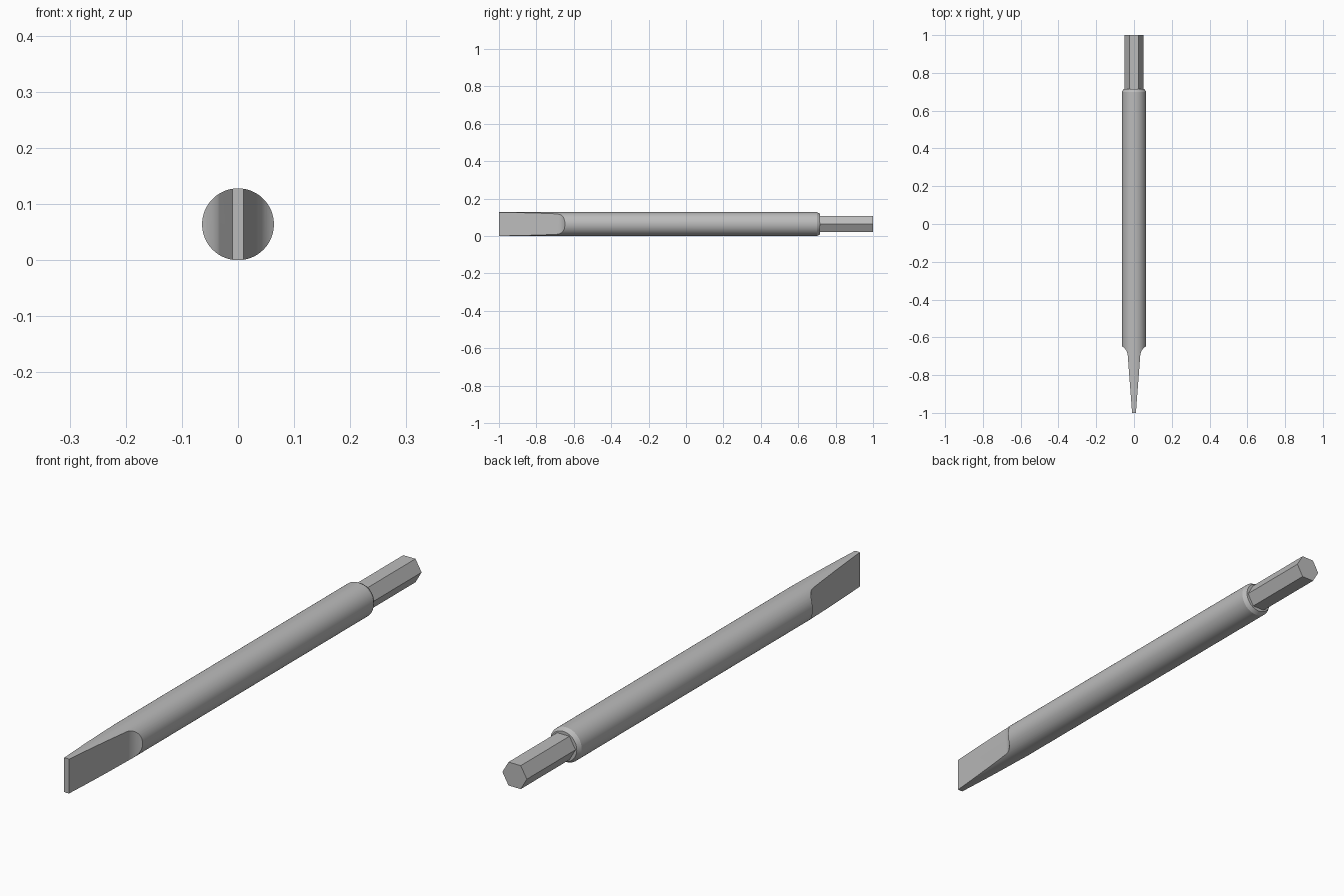
import bpy
import bmesh
from math import cos, sin, pi, radians

cube = bpy.data.objects.get("Cube")
if cube:
    bpy.data.objects.remove(cube, do_unlink=True)

RADIUS = 0.064

# Single steel colour
steel = bpy.data.materials.new("steel grey")
steel.use_nodes = True
colour = (0.5, 0.5, 0.5, 1)
steel.diffuse_color = colour
steel.node_tree.nodes["Principled BSDF"].inputs["Base Color"].default_value = colour


def loft(name, rings):
    """Solid skinned through matching rings of points, capped at both ends."""
    bm = bmesh.new()
    loops = [[bm.verts.new(p) for p in ring] for ring in rings]
    n = len(loops[0])
    for a, b in zip(loops, loops[1:]):
        for i in range(n):
            j = (i + 1) % n
            bm.faces.new((a[i], a[j], b[j], b[i]))
    bm.faces.new(loops[0])
    bm.faces.new(loops[-1])
    bmesh.ops.recalc_face_normals(bm, faces=bm.faces)
    mesh = bpy.data.meshes.new(name)
    bm.to_mesh(mesh)
    bm.free()
    mesh.materials.append(steel)
    obj = bpy.data.objects.new(name, mesh)
    bpy.context.collection.objects.link(obj)
    return obj


def ring(sides, r, y):
    """Regular polygon around the long axis."""
    return [(r * cos(2 * pi * i / sides), y, RADIUS + r * sin(2 * pi * i / sides))
            for i in range(sides)]


# Round shaft with a chamfered back end
shaft = loft("shaft_and_blade", [ring(96, r, y) for r, y in
                                 ((RADIUS, -1), (RADIUS, 0.70), (0.055, 0.716))])

# Hexagonal drive shank
loft("hex_shank", [ring(6, 0.05, y) for y in (0.70, 1)])

# Plan outline of the blade: straight taper, concave fillet, then clear of the shaft
fillet, start = 0.06, 0.033
side = [(0.0025, -1.1)]
for k in range(14):
    a = radians(4 + 6 * k)
    side.append((start + fillet * (1 - cos(a)), -0.70 + fillet * sin(a)))
side += [(0.2, side[-1][1]), (0.2, 1.1)]
outline = side + [(-x, y) for x, y in reversed(side)]
envelope = loft("blade_envelope", [[(x, y, z) for x, y in outline] for z in (-0.1, 0.25)])

# Trim the shaft to the blade outline
trim = shaft.modifiers.new("trim", 'BOOLEAN')
trim.operation = 'INTERSECT'
trim.solver = 'EXACT'
trim.object = envelope
bpy.ops.object.select_all(action='DESELECT')
bpy.context.view_layer.objects.active = shaft
shaft.select_set(True)
bpy.ops.object.modifier_apply(modifier="trim")
bpy.data.objects.remove(envelope, do_unlink=True)
bpy.ops.object.shade_smooth_by_angle(angle=radians(20))
